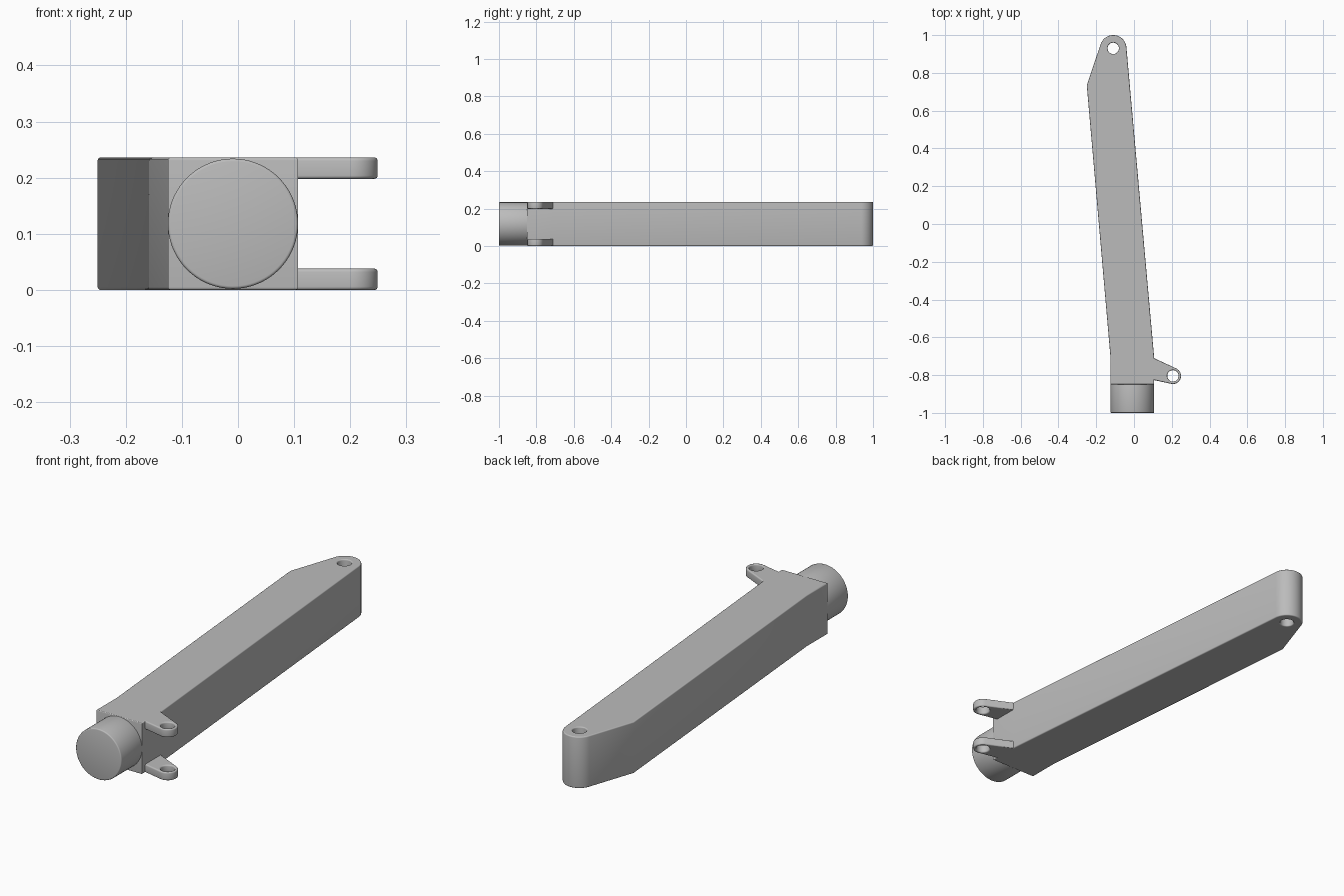
import bpy
import math
from mathutils import Vector

cube = bpy.data.objects.get("Cube")
if cube:
    bpy.data.objects.remove(cube, do_unlink=True)

HEIGHT = 0.236
AXIS_X = -0.009

grey = bpy.data.materials.new("plain grey")
grey.use_nodes = True
colour = (0.5, 0.5, 0.5, 1)
grey.diffuse_color = colour
grey.node_tree.nodes["Principled BSDF"].inputs["Base Color"].default_value = colour


def arc(centre, radius, start, end, steps):
    """Points on an arc, angles in degrees."""
    angles = [math.radians(start + (end - start) * i / steps) for i in range(steps + 1)]
    return [(centre[0] + radius * math.cos(a), centre[1] + radius * math.sin(a)) for a in angles]


def finish(obj):
    obj.data.materials.clear()
    obj.data.materials.append(grey)
    bpy.ops.object.select_all(action="DESELECT")
    obj.select_set(True)
    bpy.context.view_layer.objects.active = obj
    bpy.ops.object.shade_smooth_by_angle(angle=math.radians(35))


def plate(name, outline, hole_centre, hole_radius, bottom, top, rounding):
    """Extruded outline with a round through-hole and rounded rims."""
    curve = bpy.data.curves.new(name, "CURVE")
    curve.dimensions = "2D"
    curve.fill_mode = "BOTH"
    hole = arc(hole_centre, hole_radius, 0, -360, 40)[:-1]
    for loop in (outline, hole):
        spline = curve.splines.new("POLY")
        spline.points.add(len(loop) - 1)
        for point, (x, y) in zip(spline.points, loop):
            point.co = (x, y, 0, 1)
        spline.use_cyclic_u = True
    curve.extrude = (top - bottom) / 2 - rounding
    curve.bevel_depth = rounding
    curve.bevel_resolution = 3
    curve.offset = -rounding
    obj = bpy.data.objects.new(name, curve)
    obj.location.z = (top + bottom) / 2
    bpy.context.collection.objects.link(obj)
    bpy.ops.object.select_all(action="DESELECT")
    obj.select_set(True)
    bpy.context.view_layer.objects.active = obj
    bpy.ops.object.convert(target="MESH")
    finish(bpy.context.view_layer.objects.active)


# Long slanted arm with a rounded, drilled back end
pivot = (-0.11, 0.93)
arm = [(-0.125, -0.85), (0.107, -0.85), (0.107, -0.71)]
arm += arc(pivot, 0.07, 5, 161, 28)
arm += [(-0.25, 0.735), (-0.125, -0.70)]
plate("arm_body", arm, pivot, 0.03, 0, HEIGHT, 0.005)

# Pair of drilled side lugs
eye = (0.206, -0.804)
lug = [(0.095, -0.824), (0.095, -0.705)]
lug += arc(eye, 0.043, 65, -103, 28)
for name, bottom, top in (("lower_lug", 0, 0.038), ("upper_lug", HEIGHT - 0.038, HEIGHT)):
    plate(name, lug[::-1], eye, 0.03, bottom, top, 0.006)

# Round spigot on the front
bpy.ops.mesh.primitive_cylinder_add(
    vertices=72, radius=0.116, depth=0.17,
    location=(AXIS_X, -0.915, HEIGHT / 2), rotation=(math.pi / 2, 0, 0))
spigot = bpy.context.object
spigot.name = "front_spigot"
bevel = spigot.modifiers.new("rim", "BEVEL")
bevel.width = 0.005
bevel.segments = 3
bevel.limit_method = "ANGLE"
bpy.ops.object.modifier_apply(modifier=bevel.name)
finish(spigot)
